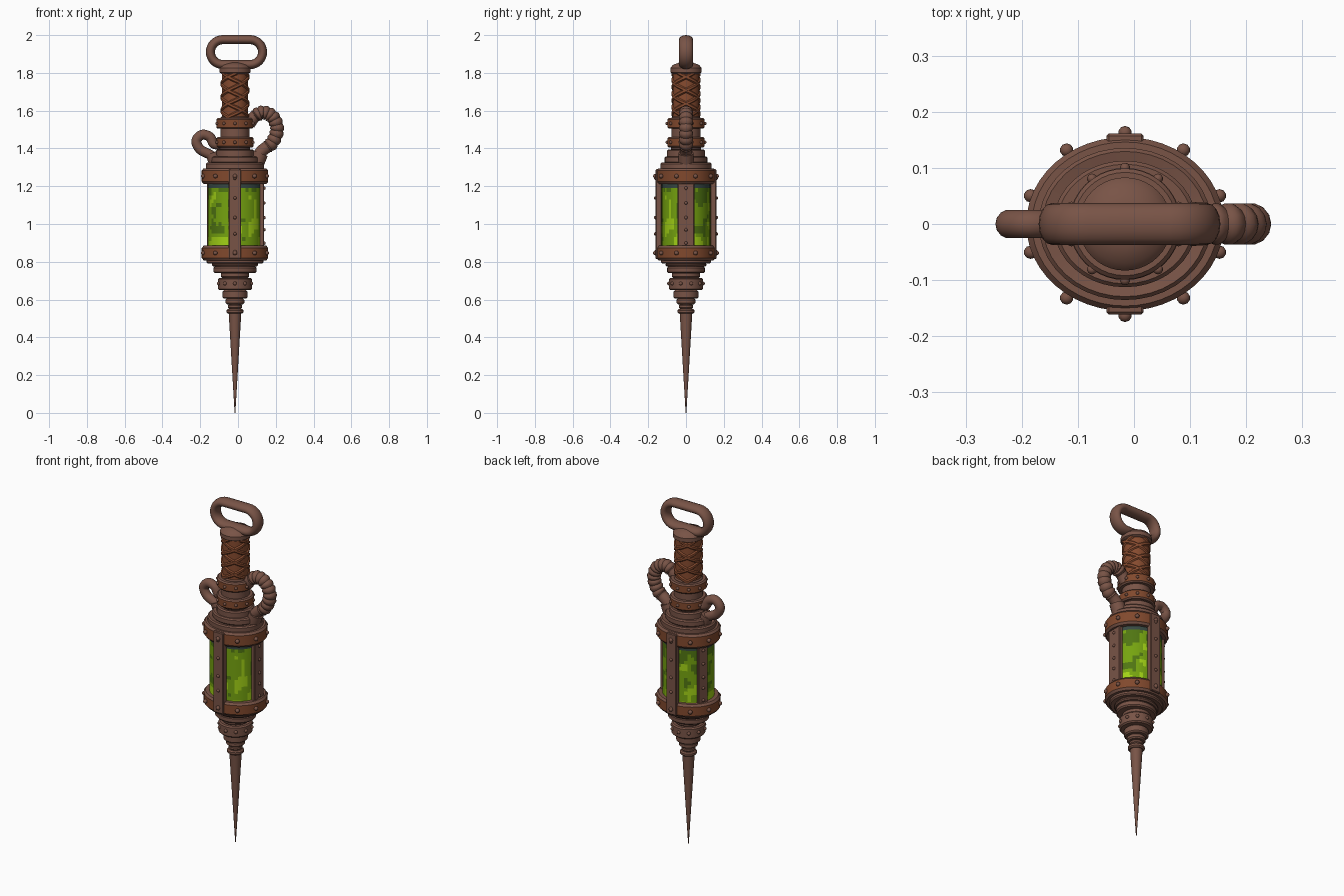
import bpy, bmesh, math
from math import sin, cos, pi, tau
from mathutils import Vector, Matrix, noise

cube = bpy.data.objects.get("Cube")
if cube:
    bpy.data.objects.remove(cube)

AX = -0.016   # x of the main axis
FLAT = 0.88   # depth ratio of the oval housing
made = []


def material(name, rgb):
    m = bpy.data.materials.new(name)
    m.use_nodes = True
    m.diffuse_color = (*rgb, 1)
    m.node_tree.nodes["Principled BSDF"].inputs["Base Color"].default_value = (*rgb, 1)
    return m


BROWN = material("brown metal", (0.19, 0.088, 0.062))
COPPER = material("copper", (0.22, 0.066, 0.026))
LEATHER = material("leather", (0.24, 0.07, 0.028))
DARK = material("dark green", (0.08, 0.18, 0.006))
MID = material("green", (0.18, 0.37, 0.005))
LIME = material("lime", (0.36, 0.64, 0.008))
SLATE = material("slate", (0.04, 0.065, 0.055))


def finish(name, bm, mats):
    bmesh.ops.recalc_face_normals(bm, faces=bm.faces)
    me = bpy.data.meshes.new(name)
    bm.to_mesh(me)
    bm.free()
    for m in mats:
        me.materials.append(m)
    ob = bpy.data.objects.new(name, me)
    bpy.context.collection.objects.link(ob)
    made.append(ob)
    return ob


def skin(bm, rings, closed=False):
    """Join rings of vertices with quads, capping the ends of open tubes."""
    n = len(rings[0])
    pairs = list(zip(rings, rings[1:])) + ([(rings[-1], rings[0])] if closed else [])
    for a, b in pairs:
        for i in range(n):
            j = (i + 1) % n
            bm.faces.new((a[i], a[j], b[j], b[i]))
    if not closed:
        bm.faces.new(rings[0])
        bm.faces.new(rings[-1])


def lathe(name, profile, mats, flat=1.0, seg=40, rule=None):
    bm = bmesh.new()
    rings = [[bm.verts.new((AX + r * cos(tau * i / seg), flat * r * sin(tau * i / seg), z))
              for i in range(seg)] for r, z in profile]
    skin(bm, rings)
    bm.normal_update()
    if rule:
        for f in bm.faces:
            f.material_index = rule(f)
    return finish(name, bm, mats)


def steps(*bands):
    """Stacked discs (radius, bottom, top) with softened edges."""
    out = []
    for r, lo, hi in bands:
        c = min(0.007, (hi - lo) / 3)
        out += [(r - c, lo), (r, lo + c), (r, hi - c), (r - c, hi)]
    return out


def sweep(name, pts, radii, refs, mat, closed=False, sides=14, depth=1.0):
    bm = bmesh.new()
    rings, n = [], len(pts)
    for k, p in enumerate(pts):
        a = pts[k - 1] if closed or k else p
        b = pts[(k + 1) % n] if closed or k < n - 1 else p
        t = (b - a).normalized()
        u = t.cross(refs[k]).normalized()
        v = refs[k] * depth
        rings.append([bm.verts.new(p + radii[k] * (u * cos(tau * i / sides) + v * sin(tau * i / sides)))
                      for i in range(sides)])
    skin(bm, rings, closed)
    return finish(name, bm, [mat])


def spline(ctrl, per=10):
    """Smooth path through (x, z) points."""
    c = [Vector((x, 0, z)) for x, z in ctrl]
    c = [2 * c[0] - c[1]] + c + [2 * c[-1] - c[-2]]
    out = []
    for a, b, d, e in zip(c, c[1:], c[2:], c[3:]):
        for i in range(per):
            t = i / per
            out.append(0.5 * (2 * b + (d - a) * t + (2 * a - 5 * b + 4 * d - e) * t * t
                              + (3 * b - a - 3 * d + e) * t ** 3))
    return out + [c[-2]]


def rivets(name, spots, size, mat=BROWN):
    bm = bmesh.new()
    for p in spots:
        bmesh.ops.create_icosphere(bm, subdivisions=2, radius=size, matrix=Matrix.Translation(p))
    finish(name, bm, [mat])


def circle_spots(r, z, count=10, flat=1.0):
    return [Vector((AX + r * cos(tau * (i + 0.5) / count), flat * r * sin(tau * (i + 0.5) / count), z))
            for i in range(count)]


def copper_side(f):
    return 1 if abs(f.normal.z) < 0.4 else 0


# Needle and stepped nozzle
lathe("needle", [(0.002, 0.0), (0.018, 0.27), (0.034, 0.54)], [BROWN], seg=20)
lathe("nozzle", steps((0.045, 0.525, 0.55), (0.038, 0.55, 0.575), (0.05, 0.575, 0.605),
                      (0.065, 0.605, 0.65), (0.09, 0.65, 0.715), (0.075, 0.715, 0.745)), [BROWN])
rivets("nozzle_rivets", circle_spots(0.09, 0.685), 0.01)
lathe("lower_housing", steps((0.113, 0.74, 0.775), (0.122, 0.775, 0.795), (0.15, 0.79, 0.82)),
      [BROWN], FLAT)

# Glass chamber with patchy liquid
LIQUID = [DARK, MID, LIME, SLATE]


def liquid_rule(f):
    c = f.calc_center_median()
    if c.z > 1.185:
        return 3
    v = noise.noise(c * 17) + (1.06 - c.z) * 2.2
    return 0 if v < -0.22 else (2 if v > 0.36 else 1)


rows = 18
lathe("glass_chamber", [(0.143, 0.87 + 0.36 * i / rows) for i in range(rows + 1)],
      LIQUID, 0.9, 48, liquid_rule)

# Oval riveted bands around the chamber
for name, lo, hi in (("lower_band", 0.808, 0.885), ("upper_band", 1.212, 1.295)):
    lathe(name, [(0.155, lo), (0.166, lo), (0.176, lo + 0.012), (0.176, hi - 0.012),
                 (0.166, hi), (0.155, hi)], [BROWN, COPPER], FLAT, 48, copper_side)
    rivets(name + "_rivets", circle_spots(0.177, (lo + hi) / 2, 10, 0.92), 0.012)


# Cage bars: angle, outer distance, width, bottom, top
def cage_bar(name, angle, dist, width, lo, hi, thick=0.032):
    turn = Matrix.Translation((AX, 0, 0)) @ Matrix.Rotation(angle, 4, "Z")
    bm = bmesh.new()
    bmesh.ops.create_cube(bm, size=1, matrix=turn @ Matrix.Translation((dist - thick / 2, 0, (lo + hi) / 2))
                          @ Matrix.Diagonal((thick, width, hi - lo, 1)))
    bmesh.ops.bevel(bm, geom=bm.edges[:], offset=0.004, segments=1, affect="EDGES")
    finish(name, bm, [BROWN])
    rivets(name + "_rivets", [turn @ Vector((dist, 0, lo + (hi - lo) * k))
                              for k in (0.08, 0.28, 0.46, 0.68, 0.9)], 0.009)


cage_bar("front_bar", -pi / 2, 0.161, 0.066, 0.815, 1.29)
cage_bar("back_bar", pi / 2, 0.161, 0.066, 0.815, 1.29)
cage_bar("left_bar", 0, 0.154, 0.09, 0.87, 1.225)
cage_bar("right_bar", pi * 0.87, 0.15, 0.06, 0.87, 1.225)

# Shoulder steps and neck
lathe("shoulder", steps((0.154, 1.285, 1.325), (0.128, 1.32, 1.358)), [BROWN], FLAT)
lathe("neck", steps((0.1, 1.35, 1.395), (0.08, 1.39, 1.42), (0.076, 1.42, 1.57)), [BROWN])
for name, lo, hi in (("lower_neck_ring", 1.405, 1.46), ("upper_neck_ring", 1.505, 1.56)):
    lathe(name, steps((0.099, lo, hi)), [BROWN, COPPER], rule=copper_side)
    rivets(name + "_rivets", circle_spots(0.1, (lo + hi) / 2), 0.009)

# Leather grip with crossed wraps
lathe("grip", [(0.07, 1.55), (0.07, 1.81)], [LEATHER])
for hand in (-1, 1):
    for start in range(3):
        pts, refs = [], []
        for i in range(49):
            a = hand * tau * 1.1 * i / 48 + tau * start / 3
            refs.append(Vector((cos(a), sin(a), 0)))
            pts.append(refs[-1] * 0.07 + Vector((AX, 0, 1.565 + 0.235 * i / 48)))
        sweep(f"grip_wrap_{start}_{'left' if hand > 0 else 'right'}", pts, [0.011] * 49, refs,
              LEATHER, sides=6, depth=0.7)
lathe("grip_cap", [(0.07, 1.795), (0.083, 1.803), (0.083, 1.825), (0.07, 1.842), (0.035, 1.855)], [BROWN])

# Handle loop
loop = []
for side in (0, 1):
    for i in range(17):
        a = -pi / 2 + pi * i / 16 + pi * side
        loop.append(Vector((-0.008 + (0.072 if side == 0 else -0.072) + 0.066 * cos(a), 0,
                            1.91 + 0.066 * sin(a))))
Y = Vector((0, 1, 0))
sweep("handle_loop", loop, [0.024] * len(loop), [Y] * len(loop), BROWN, True, 16, 1.55)

# Ribbed hose and plain hose
path = spline([(0.09, 1.33), (0.125, 1.385), (0.18, 1.43), (0.207, 1.5), (0.185, 1.565),
               (0.135, 1.59), (0.09, 1.57), (0.06, 1.53)], 12)
ribs = [0.032 + (0.006 * abs(sin(pi * i / 5)) if 18 < i < 72 else 0) for i in range(len(path))]
sweep("ribbed_hose", path, ribs, [Y] * len(path), BROWN)
path = spline([(-0.105, 1.33), (-0.145, 1.365), (-0.2, 1.395), (-0.221, 1.44), (-0.19, 1.473),
               (-0.148, 1.46), (-0.128, 1.425), (-0.09, 1.42)], 8)
sweep("plain_hose", path, [0.026] * len(path), [Y] * len(path), BROWN)

# Hose sockets on the shoulder
for name, x, r in (("ribbed_hose_socket", 0.1, 0.04), ("plain_hose_socket", -0.12, 0.034)):
    sock = [Vector((x, 0, 1.325)), Vector((x + math.copysign(0.02, x), 0, 1.375))]
    sweep(name, sock, [r, r], [Y] * 2, BROWN)

bpy.ops.object.select_all(action="DESELECT")
for ob in made:
    ob.select_set(True)
bpy.context.view_layer.objects.active = made[0]
bpy.ops.object.shade_smooth_by_angle(angle=math.radians(35))
